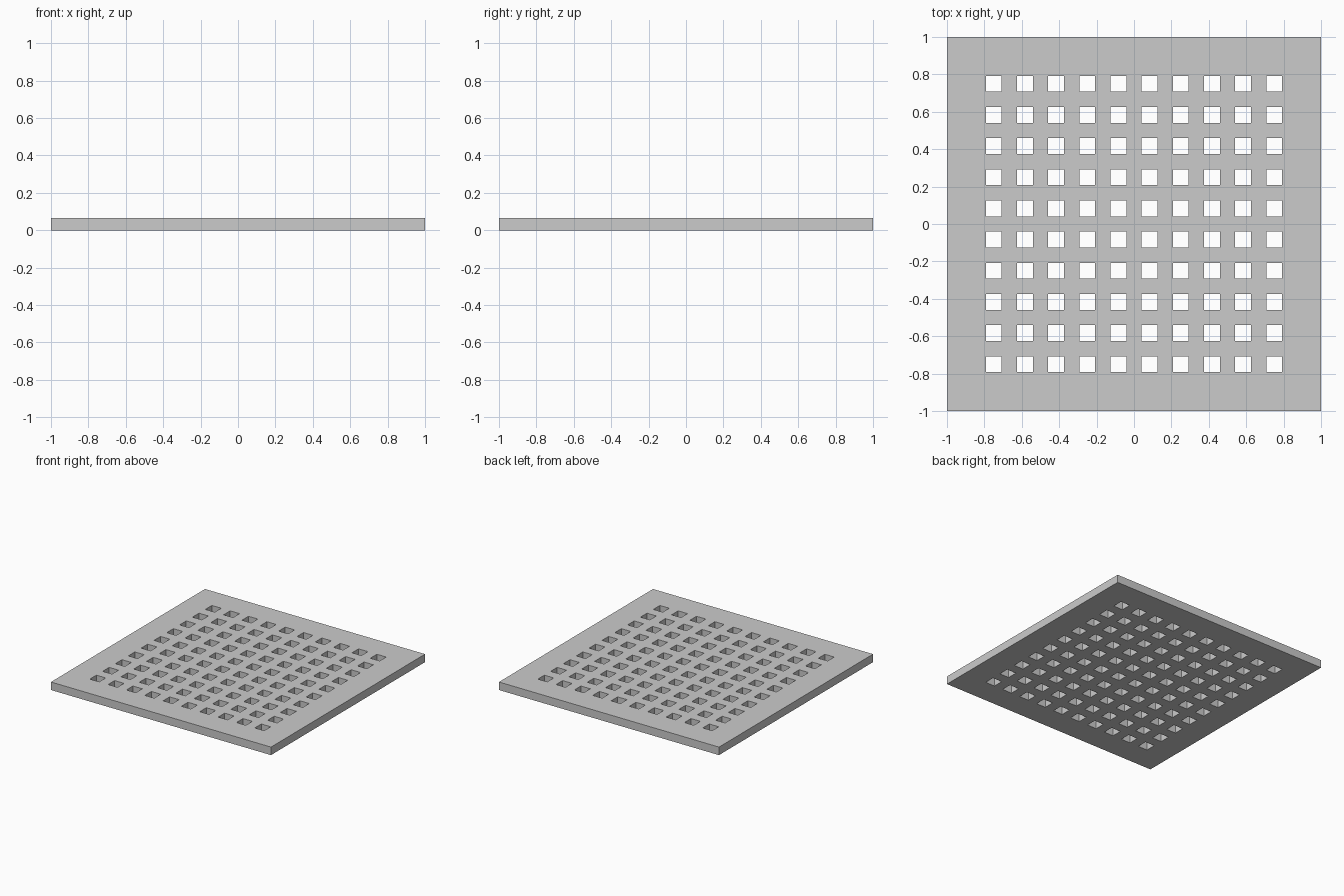
import bpy, bmesh

if "Cube" in bpy.data.objects:
    bpy.data.objects.remove(bpy.data.objects["Cube"])

COUNT, PITCH, HOLE, THICK = 10, 1 / 6, 0.085, 0.066

# Grid lines: outer edges plus both sides of every hole
lines = [-1.0]
for i in range(COUNT):
    c = (i - (COUNT - 1) / 2) * PITCH
    lines += [c - HOLE / 2, c + HOLE / 2]
lines.append(1.0)
n = len(lines)

# Flat sheet with the hole cells left out
bm = bmesh.new()
v = [[bm.verts.new((x, y, 0)) for y in lines] for x in lines]
for i in range(n - 1):
    for j in range(n - 1):
        if not (i % 2 and j % 2):
            bm.faces.new((v[i][j], v[i + 1][j], v[i + 1][j + 1], v[i][j + 1]))

# Thicken the sheet upward into a plate with square through-holes
res = bmesh.ops.extrude_face_region(bm, geom=bm.faces[:], use_keep_orig=True)
top = [g for g in res["geom"] if isinstance(g, bmesh.types.BMVert)]
bmesh.ops.translate(bm, verts=top, vec=(0, 0, THICK))
bmesh.ops.recalc_face_normals(bm, faces=bm.faces[:])

mesh = bpy.data.meshes.new("perforated_plate")
bm.to_mesh(mesh)
bm.free()
plate = bpy.data.objects.new("perforated_plate", mesh)
bpy.context.collection.objects.link(plate)
